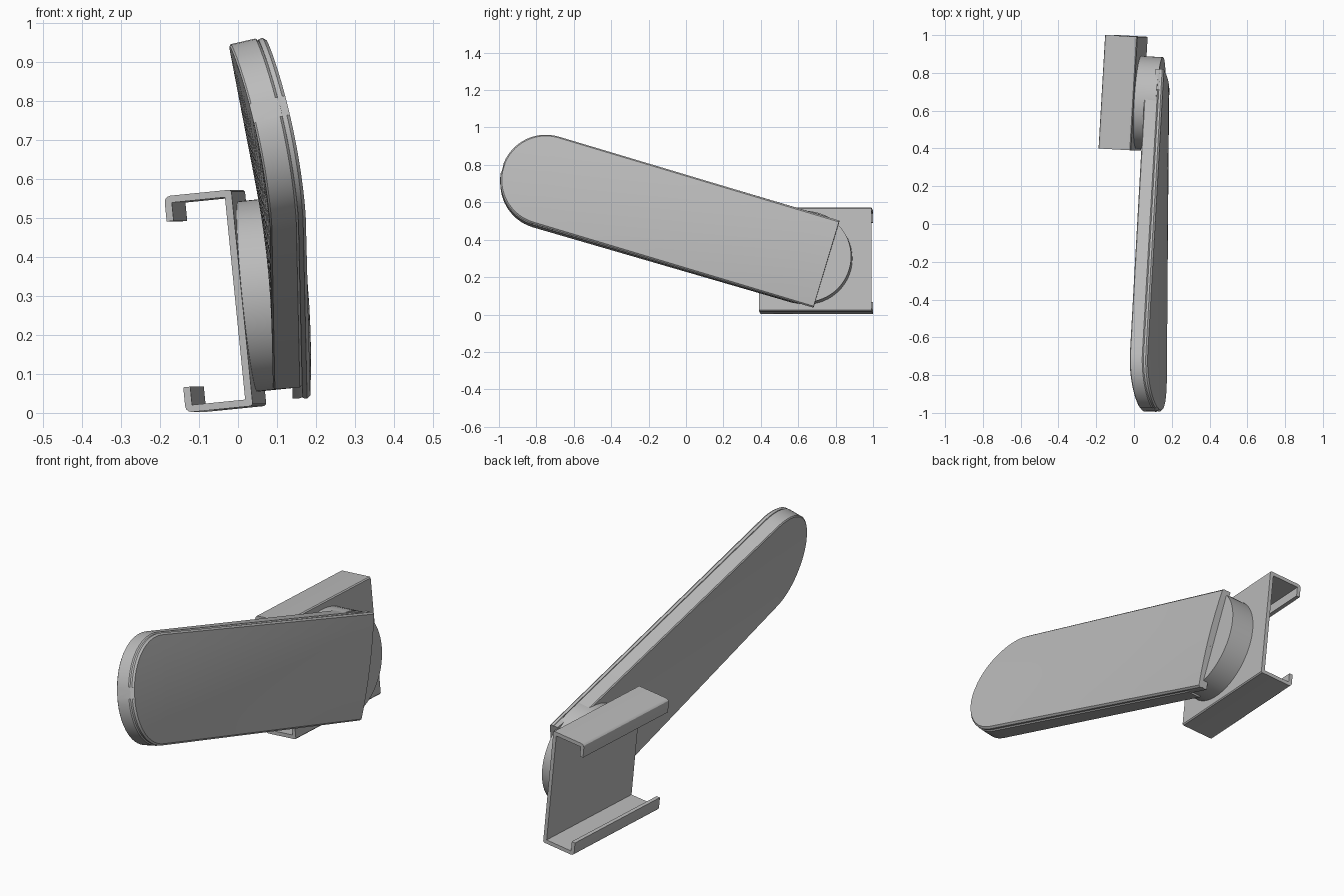
import bpy, bmesh, math
from mathutils import Vector, Matrix

if "Cube" in bpy.data.objects:
    bpy.data.objects.remove(bpy.data.objects["Cube"], do_unlink=True)

grey = bpy.data.materials.new("plain grey")
grey.use_nodes = True
grey.diffuse_color = (0.5, 0.5, 0.5, 1)
grey.node_tree.nodes["Principled BSDF"].inputs["Base Color"].default_value = (0.5, 0.5, 0.5, 1)


def finish(bm, name, angle=30):
    bmesh.ops.recalc_face_normals(bm, faces=bm.faces)
    mesh = bpy.data.meshes.new(name)
    bm.to_mesh(mesh)
    bm.free()
    obj = bpy.data.objects.new(name, mesh)
    bpy.context.collection.objects.link(obj)
    mesh.materials.append(grey)
    bpy.ops.object.select_all(action="DESELECT")
    obj.select_set(True)
    bpy.context.view_layer.objects.active = obj
    bpy.ops.object.shade_smooth_by_angle(angle=math.radians(angle))
    return obj


def bridge(bm, rings):
    """Skin closed rings of equal length and cap both ends."""
    for a, b in zip(rings, rings[1:]):
        for i in range(len(a)):
            j = (i + 1) % len(a)
            bm.faces.new((a[i], a[j], b[j], b[i]))
    bm.faces.new(rings[0])
    bm.faces.new(rings[-1][::-1])


# Arm frame: long axis and width axis in the side plane, with a gentle twist
START = Vector((0, -0.75, 0.72))
END = Vector((0, 0.75, 0.27))
LENGTH = (END - START).length
ALONG = (END - START).normalized()
ACROSS = Vector((0, -ALONG.z, ALONG.y))
HALF = 0.245


def arm_point(s, u, depth):
    k = s / LENGTH
    t = u / HALF
    low = 0.175 + 0.010 * k
    high = 0.070 + 0.087 * k
    x = (low + high) / 2 + t * (high - low) / 2 + 0.012 * (1 - t * t)
    normal = Vector((1, -0.03, 0.22 - 0.16 * k)).normalized()
    p = START + ALONG * s + ACROSS * u
    p.x = x
    return p - normal * depth


def arm_part(name, profile, s_end, s_start=None):
    """Loft a round-nosed slab; profile lists (depth, half width)."""
    bm = bmesh.new()
    cols = [i / 4 - 1 for i in range(9)]
    if s_start is None:
        stations = [(math.radians(a), None) for a in range(6, 91, 6)]
        stations += [(math.pi / 2, s_end * i / 10) for i in range(1, 11)]
    else:
        stations = [(math.pi / 2, s_start), (math.pi / 2, s_end)]
    rings = []
    for ang, s in stations:
        def pt(t, d, r):
            along = -r * math.cos(ang) if s is None else s
            return bm.verts.new(arm_point(along, t * r * math.sin(ang), d))
        ring = [pt(t, *profile[0]) for t in cols]
        ring += [pt(1, *pr) for pr in profile[1:-1]]
        ring += [pt(t, *profile[-1]) for t in cols[::-1]]
        ring += [pt(-1, *pr) for pr in profile[-2:0:-1]]
        rings.append(ring)
    bridge(bm, rings)
    return finish(bm, name)


hub_s = LENGTH - 0.11
arm_part("arm_cover", [(0, 0.235), (0.008, 0.243), (0.02, 0.241)], LENGTH)
arm_part("arm_body", [(0.019, 0.237), (0.026, 0.245), (0.09, 0.245), (0.095, 0.24)], hub_s)
arm_part("arm_end_rim", [(0.019, 0.237), (0.026, 0.241), (0.045, 0.241)], LENGTH, hub_s)

# Bracket frame: outward normal, length and height axes
LEN_AXIS = Vector((0.058, 1, 0)).normalized()
UP_AXIS = Vector((-0.1, 0, 1)).normalized()
OUT_AXIS = LEN_AXIS.cross(UP_AXIS).normalized()
ORIGIN = Vector((0.038, 0.39, 0.018))

# Clip bracket: C-shaped channel with inward lips
H, D, W, LIP = 0.557, 0.173, 0.018, 0.065
R = 0.016
half_profile = [(0, H - 0.005), (-0.005, H), (R - D, H)]
half_profile += [(R - D - R * math.sin(a), H - R + R * math.cos(a))
                 for a in (math.pi / 6, math.pi / 3, math.pi / 2)]
half_profile += [(-D, H - LIP), (W - D, H - LIP), (W - D, H - W), (-W, H - W)]
outline = half_profile + [(n, H - v) for n, v in half_profile[::-1]]
bm = bmesh.new()
rings = [[bm.verts.new(ORIGIN + LEN_AXIS * l + OUT_AXIS * n + UP_AXIS * v) for n, v in outline]
         for l in (0, 0.602)]
bridge(bm, rings)
finish(bm, "clip_bracket")

# Round pivot hub between bracket and arm
bm = bmesh.new()
thick = 0.122
bmesh.ops.create_cone(bm, cap_ends=True, segments=64, radius1=HALF, radius2=HALF, depth=thick)
rot = OUT_AXIS.to_track_quat("Z", "Y").to_matrix().to_4x4()
centre = Vector((0.022, 0.645, 0.298)) + OUT_AXIS * (thick / 2 - 0.004)
bm.transform(Matrix.Translation(centre) @ rot)
finish(bm, "pivot_hub")
